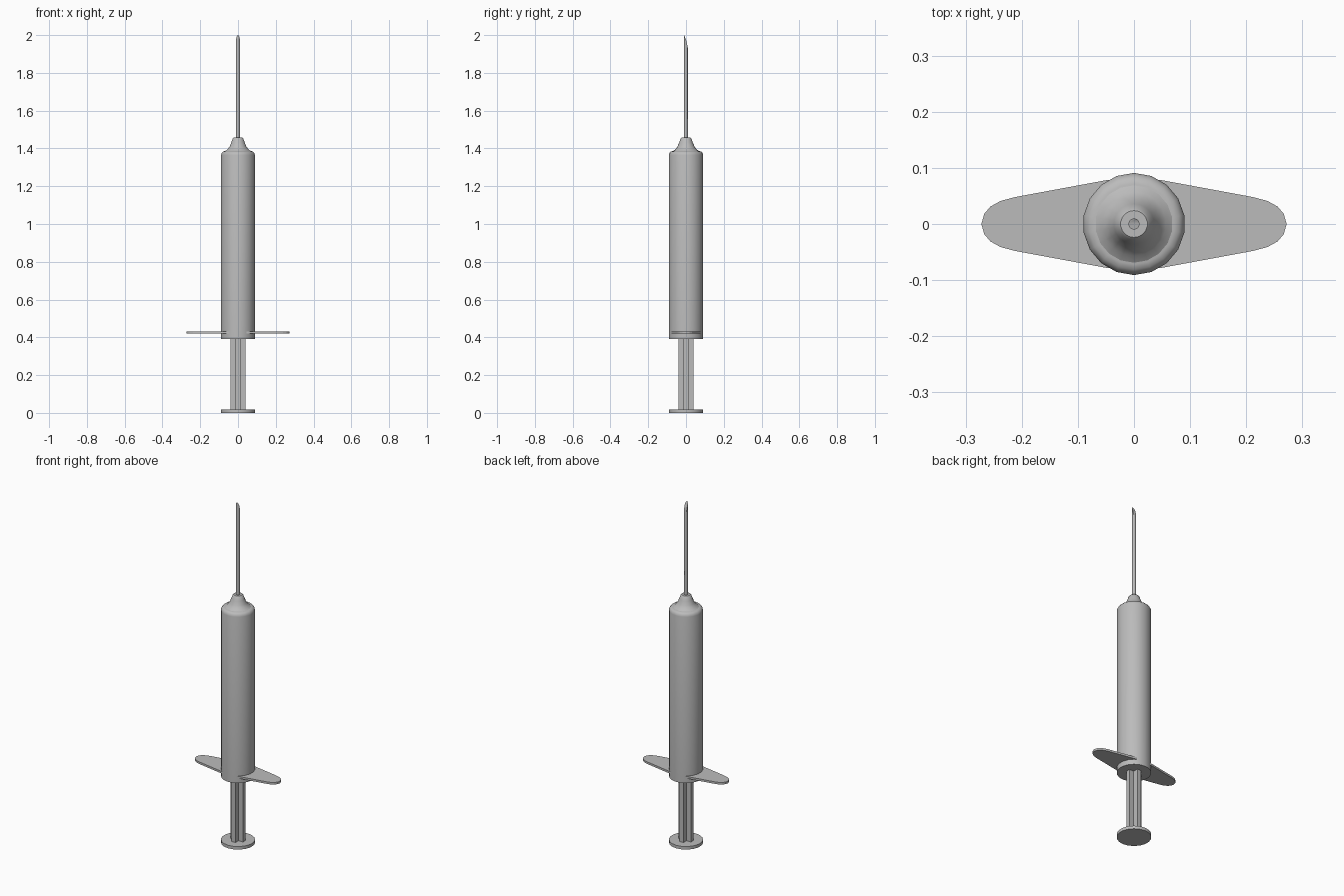
import bpy, bmesh, math
from mathutils import Vector

cube = bpy.data.objects.get("Cube")
if cube:
    bpy.data.objects.remove(cube, do_unlink=True)

grey = bpy.data.materials.new("grey")
grey.use_nodes = True
colour = (0.5, 0.5, 0.5, 1)
grey.diffuse_color = colour
grey.node_tree.nodes["Principled BSDF"].inputs["Base Color"].default_value = colour


def finish(name, bm, smooth=True):
    bmesh.ops.recalc_face_normals(bm, faces=bm.faces)
    mesh = bpy.data.meshes.new(name)
    bm.to_mesh(mesh)
    bm.free()
    mesh.materials.append(grey)
    obj = bpy.data.objects.new(name, mesh)
    bpy.context.collection.objects.link(obj)
    if smooth:
        bpy.ops.object.select_all(action="DESELECT")
        obj.select_set(True)
        bpy.context.view_layer.objects.active = obj
        bpy.ops.object.shade_smooth_by_angle(angle=math.radians(35))
    return obj


def lathe(name, profile, sides):
    """Closed turned part from (radius, height) pairs."""
    bm = bmesh.new()
    rings = []
    for r, z in profile:
        rings.append([bm.verts.new((r * math.sin(math.tau * i / sides),
                                    r * math.cos(math.tau * i / sides), z))
                      for i in range(sides)])
    for low, high in zip(rings, rings[1:]):
        for i in range(sides):
            j = (i + 1) % sides
            bm.faces.new((low[i], low[j], high[j], high[i]))
    bm.faces.new(rings[0])
    bm.faces.new(rings[-1])
    return finish(name, bm)


def prism(name, outline, z0, z1):
    """Flat outline pushed up between two heights."""
    bm = bmesh.new()
    face = bm.faces.new([bm.verts.new((x, y, z0)) for x, y in outline])
    top = bmesh.ops.extrude_face_region(bm, geom=[face])["geom"]
    bmesh.ops.translate(bm, vec=(0, 0, z1 - z0),
                        verts=[v for v in top if isinstance(v, bmesh.types.BMVert)])
    return finish(name, bm, smooth=False)


# Barrel with a rounded shoulder
lathe("barrel", [(0.091, 0.39), (0.091, 1.365), (0.088, 1.376),
                 (0.081, 1.383), (0.072, 1.386)], 18)

# Flared hub that holds the needle
lathe("needle_hub", [(0.072, 1.384), (0.057, 1.394), (0.045, 1.41),
                     (0.036, 1.432), (0.028, 1.453), (0.024, 1.457)], 18)

# Needle with a slanted, slightly curved tip
bm = bmesh.new()
bmesh.ops.create_cone(bm, cap_ends=True, segments=12, radius1=0.01, radius2=0.01, depth=0.56)
bmesh.ops.translate(bm, verts=bm.verts, vec=(0, 0, 1.72))
for a, b in (((-0.01, 2.0), (0.002, 1.97)), ((0.002, 1.97), (0.01, 1.93))):
    normal = Vector((0, a[1] - b[1], b[0] - a[0]))
    bmesh.ops.bisect_plane(bm, geom=bm.verts[:] + bm.edges[:] + bm.faces[:],
                           plane_co=(0, a[0], a[1]), plane_no=normal, clear_outer=True)
    bmesh.ops.holes_fill(bm, edges=[e for e in bm.edges if e.is_boundary])
finish("needle", bm)

# Finger flange: quarter outline mirrored into a tapered oval
quarter = [(0.272, 0), (0.267, 0.018), (0.256, 0.031), (0.238, 0.041),
           (0.212, 0.048), (0.05, 0.078)]
half = quarter + [(-x, y) for x, y in reversed(quarter)]
prism("finger_flange", half + [(x, -y) for x, y in reversed(half[1:-1])], 0.42, 0.432)

# Plunger rod with a cross-shaped section
w, t = 0.041, 0.012
corner = [(w, t), (t, t), (t, w), (-t, w)]
cross = []
for turn in range(2):
    s = 1 - 2 * turn
    cross += [(s * x, s * y) for x, y in corner + [(-t, t), (-w, t)]]
prism("plunger_rod", cross, 0.015, 0.4)

# Thumb rest
lathe("thumb_rest", [(0.091, 0), (0.091, 0.018)], 18)
